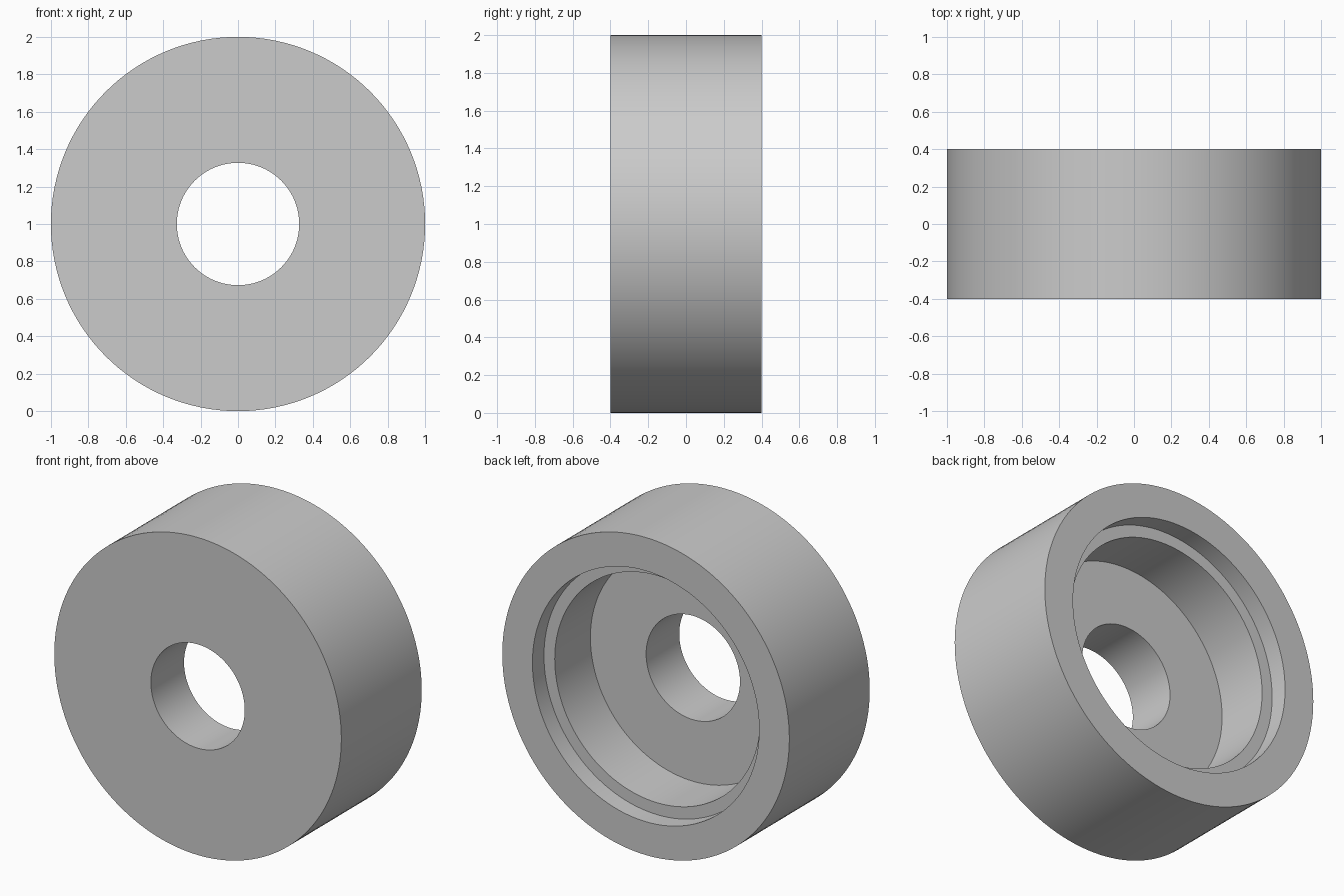
import bpy
import bmesh
import math
from mathutils import Matrix, Vector

cube = bpy.data.objects.get("Cube")
if cube:
    bpy.data.objects.remove(cube, do_unlink=True)

SEGMENTS = 128

# Plain grey material
grey = bpy.data.materials.new("grey")
grey.use_nodes = True
colour = (0.6, 0.6, 0.6, 1)
grey.diffuse_color = colour
grey.node_tree.nodes["Principled BSDF"].inputs["Base Color"].default_value = colour

# Closed cross-section as (radius, y): bore, front face, outer wall, rim, step, recess
profile = [
    (0.327, -0.07), (0.327, -0.4), (1.0, -0.4), (1.0, 0.4),
    (0.79, 0.4), (0.79, 0.285), (0.715, 0.285), (0.715, -0.07),
]

# Spin the cross-section around the y axis
bm = bmesh.new()
verts = [bm.verts.new((r, y, 0)) for r, y in profile]
edges = [bm.edges.new((v, verts[(i + 1) % len(verts)])) for i, v in enumerate(verts)]
bmesh.ops.spin(bm, geom=verts + edges, cent=(0, 0, 0), axis=(0, 1, 0),
               angle=math.tau, steps=SEGMENTS, use_merge=True)
bmesh.ops.remove_doubles(bm, verts=bm.verts, dist=0.0001)
bmesh.ops.recalc_face_normals(bm, faces=bm.faces)
bmesh.ops.transform(bm, matrix=Matrix.Translation(Vector((0, 0, 1))), verts=bm.verts)

mesh = bpy.data.meshes.new("stepped_bushing")
bm.to_mesh(mesh)
bm.free()
mesh.materials.append(grey)
bushing = bpy.data.objects.new("stepped_bushing", mesh)
bpy.context.collection.objects.link(bushing)

# Smooth walls with crisp rims
bpy.context.view_layer.objects.active = bushing
bushing.select_set(True)
bpy.ops.object.shade_smooth_by_angle(angle=math.radians(30))
